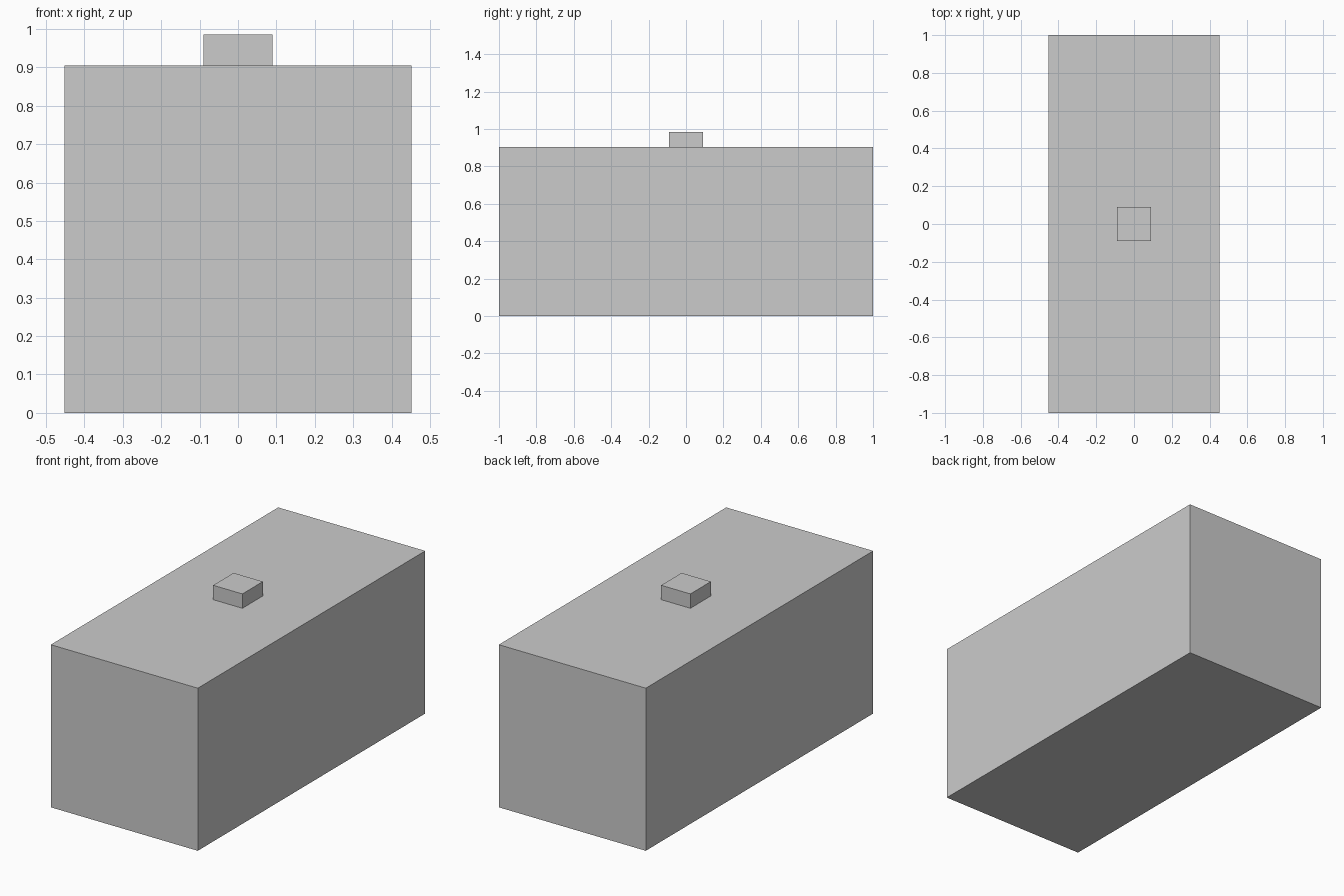
import bpy

if "Cube" in bpy.data.objects:
    bpy.data.objects.remove(bpy.data.objects["Cube"])


def box(name, size, z_bottom):
    """Axis-aligned box centred on x and y, standing on z_bottom."""
    bpy.ops.mesh.primitive_cube_add(size=1, location=(0, 0, z_bottom + size[2] / 2))
    ob = bpy.context.object
    ob.name = name
    ob.scale = size
    bpy.ops.object.transform_apply(location=False, rotation=False, scale=True)
    return ob


# Large main block
box("main_block", (0.905, 2.0, 0.905), 0.0)

# Small raised block in the middle of the top
box("top_knob", (0.18, 0.18, 0.08), 0.905)
